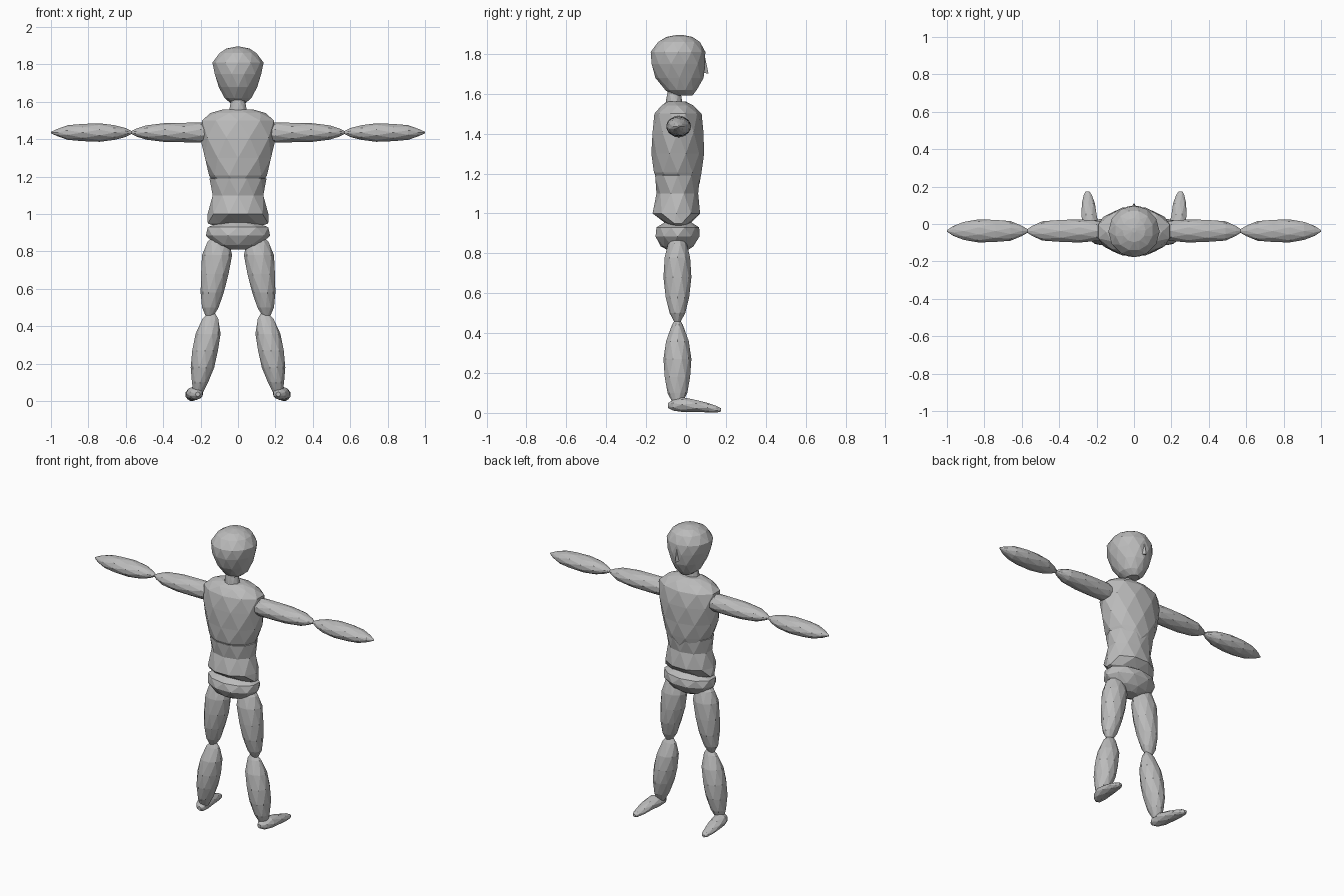
import bpy, bmesh, math
from mathutils import Vector

grey = bpy.data.materials.new("mannequin grey")
grey.diffuse_color = (0.5, 0.5, 0.5, 1)


def finish(name, bm):
    bmesh.ops.recalc_face_normals(bm, faces=bm.faces)
    mesh = bpy.data.meshes.new(name)
    bm.to_mesh(mesh)
    bm.free()
    mesh.materials.append(grey)
    obj = bpy.data.objects.new(name, mesh)
    bpy.context.collection.objects.link(obj)
    return obj


# Faceted solid: staggered elliptical rings (t, cu, cv, ru, rv) joined by triangles
def faceted(name, axis, rings, n=10, mirror=1):
    place = {"x": lambda t, u, v: Vector((t * mirror, u, v)),
             "y": lambda t, u, v: Vector((u * mirror, t, v)),
             "z": lambda t, u, v: Vector((u * mirror, v, t))}[axis]
    bm = bmesh.new()
    loops = []
    for k, (t, cu, cv, ru, rv) in enumerate(rings):
        loop = []
        for i in range(n):
            a = 2 * math.pi * (i + 0.5 * (k % 2)) / n
            loop.append(bm.verts.new(place(t, cu + 1.03 * ru * math.cos(a),
                                           cv + 1.03 * rv * math.sin(a))))
        loops.append(loop)
    for k in range(len(loops) - 1):
        a, b = loops[k], loops[k + 1]
        for i in range(n):
            j = (i + 1) % n
            if k % 2 == 0:
                bm.faces.new((a[i], a[j], b[i]))
                bm.faces.new((a[j], b[j], b[i]))
            else:
                bm.faces.new((a[i], a[j], b[j]))
                bm.faces.new((a[i], b[j], b[i]))
    bm.faces.new(loops[0])
    bm.faces.new(loops[-1])
    return finish(name, bm)


# Upright part: rows of (height, half width, back y, front y)
def upright(name, rows, n=10):
    return faceted(name, "z", [(z, 0, (b + f) / 2, w, (f - b) / 2)
                               for z, w, b, f in rows], n)


# Head, nose and neck
upright("head", [(1.59, 0.035, -0.07, 0.03), (1.62, 0.072, -0.105, 0.055),
                 (1.68, 0.10, -0.15, 0.085), (1.75, 0.125, -0.173, 0.095),
                 (1.81, 0.133, -0.173, 0.093), (1.86, 0.10, -0.14, 0.07),
                 (1.885, 0.06, -0.095, 0.03), (1.895, 0.012, -0.045, -0.02)], 12)
bm = bmesh.new()
top, tip, left, right, root = [bm.verts.new(p) for p in (
    (0, 0.088, 1.82), (0, 0.113, 1.70), (-0.025, 0.07, 1.71),
    (0.025, 0.07, 1.71), (0, 0.03, 1.76))]
for f in ((top, left, tip), (top, tip, right), (left, right, tip),
          (top, root, left), (top, right, root), (left, root, right)):
    bm.faces.new(f)
finish("nose", bm)
upright("neck", [(1.52, 0.055, -0.11, 0.0), (1.56, 0.047, -0.10, -0.02),
                 (1.60, 0.038, -0.095, -0.025), (1.63, 0.04, -0.09, -0.03)])

# Chest tapers inside the belly, which flares over the pelvis
upright("chest", [(1.10, 0.06, -0.10, 0.04), (1.15, 0.115, -0.13, 0.065),
                  (1.205, 0.150, -0.163, 0.08), (1.30, 0.180, -0.17, 0.087),
                  (1.41, 0.197, -0.17, 0.09), (1.50, 0.195, -0.155, 0.075),
                  (1.54, 0.145, -0.125, 0.04), (1.56, 0.08, -0.095, 0.0)])
upright("belly", [(0.915, 0.06, -0.07, 0.0), (0.95, 0.165, -0.10, 0.02),
                  (1.0, 0.158, -0.17, 0.073), (1.10, 0.138, -0.145, 0.058),
                  (1.19, 0.148, -0.157, 0.072), (1.21, 0.09, -0.11, 0.03)])
upright("pelvis", [(0.81, 0.05, -0.08, 0.0), (0.835, 0.12, -0.125, 0.035),
                   (0.885, 0.167, -0.155, 0.07), (0.93, 0.165, -0.145, 0.063),
                   (0.96, 0.08, -0.10, 0.02)])

# Limb profiles along their length
upper_arm = [(0.14, 0.046, 0.040), (0.20, 0.055, 0.053), (0.29, 0.06, 0.053),
             (0.39, 0.06, 0.049), (0.49, 0.05, 0.039), (0.545, 0.027, 0.02),
             (0.575, 0.006, 0.005)]
forearm = [(0.563, 0.006, 0.005), (0.60, 0.028, 0.023), (0.66, 0.051, 0.04),
           (0.74, 0.06, 0.048), (0.83, 0.06, 0.047), (0.91, 0.049, 0.038),
           (0.965, 0.026, 0.02), (1.0, 0.004, 0.004)]
thigh = [(0.90, 0.095, 0.02, 0.02), (0.85, 0.105, 0.06, 0.045),
         (0.78, 0.112, 0.078, 0.065), (0.68, 0.124, 0.075, 0.068),
         (0.58, 0.138, 0.06, 0.06), (0.50, 0.148, 0.045, 0.038),
         (0.455, 0.152, 0.02, 0.015)]
shin = [(0.468, 0.142, 0.02, 0.012), (0.44, 0.148, 0.043, 0.027),
        (0.36, 0.160, 0.065, 0.058), (0.27, 0.176, 0.07, 0.068),
        (0.18, 0.190, 0.061, 0.065), (0.10, 0.203, 0.044, 0.048),
        (0.045, 0.213, 0.025, 0.022)]
foot = [(-0.09, 0.215, 0.037, 0.012, 0.012), (-0.065, 0.222, 0.038, 0.034, 0.028),
        (-0.02, 0.232, 0.042, 0.044, 0.036), (0.05, 0.24, 0.035, 0.042, 0.031),
        (0.11, 0.244, 0.026, 0.034, 0.023), (0.155, 0.247, 0.018, 0.023, 0.017),
        (0.175, 0.249, 0.015, 0.010, 0.008)]

# Arms and legs on both sides
for side, s in (("right", 1), ("left", -1)):
    for part, prof in (("upper_arm", upper_arm), ("forearm", forearm)):
        faceted(f"{side}_{part}", "x", [(x, -0.037, 1.436, ry, rz)
                                        for x, ry, rz in prof], mirror=s)
    for part, prof in (("thigh", thigh), ("shin", shin)):
        faceted(f"{side}_{part}", "z", [(z, x, -0.043, rx, ry)
                                        for z, x, rx, ry in prof], mirror=s)
    faceted(f"{side}_foot", "y", foot, n=8, mirror=s)
